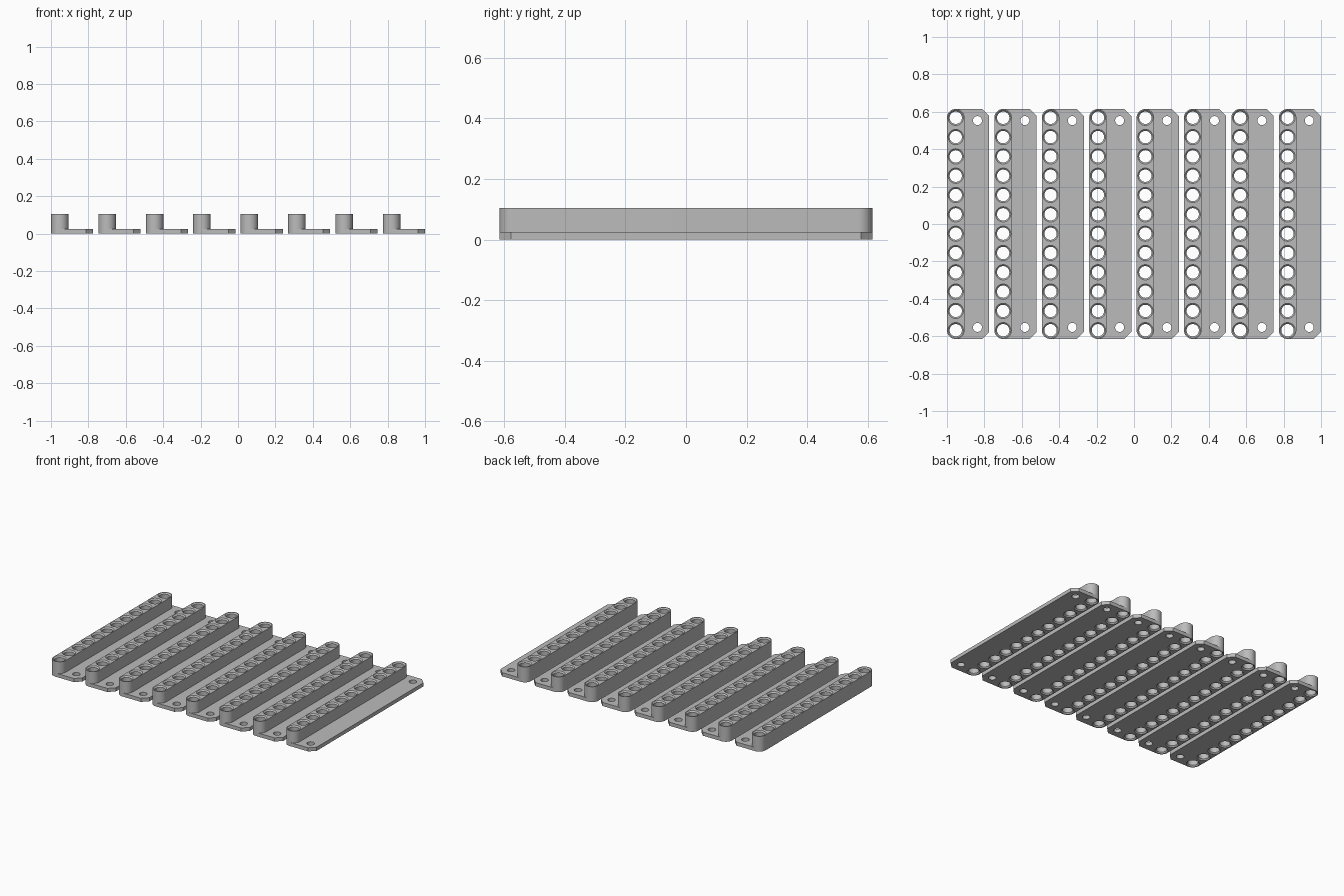
import bpy, bmesh
from math import pi, sin, cos

cube = bpy.data.objects.get("Cube")
if cube:
    bpy.data.objects.remove(cube, do_unlink=True)

COUNT, HOLES = 8, 12
WIDTH, HALF = 0.226, 0.615           # strip width and half length
PITCH = (2 - WIDTH) / (COUNT - 1)
R = 0.047                            # rounded bar end radius
END = HALF - R                       # outermost hole centre
PLATE_H, BAR_H, CHAMFER = 0.025, 0.105, 0.038

grey = bpy.data.materials.new("plain grey")
grey.use_nodes = True
colour = (0.5, 0.5, 0.5, 1)
grey.diffuse_color = colour
grey.node_tree.nodes["Principled BSDF"].inputs["Base Color"].default_value = colour


def make_object(name, bm):
    bmesh.ops.recalc_face_normals(bm, faces=bm.faces)
    mesh = bpy.data.meshes.new(name)
    bm.to_mesh(mesh)
    bm.free()
    mesh.materials.append(grey)
    ob = bpy.data.objects.new(name, mesh)
    bpy.context.collection.objects.link(ob)
    return ob


def prism(name, outline, height):
    bm = bmesh.new()
    base = bm.faces.new([bm.verts.new((x, y, 0)) for x, y in outline])
    top = bmesh.ops.extrude_face_region(bm, geom=[base])["geom"]
    bmesh.ops.translate(bm, vec=(0, 0, height),
                        verts=[v for v in top if isinstance(v, bmesh.types.BMVert)])
    return make_object(name, bm)


def arc(y, start, end, n=16):
    return [(R + R * cos(start + (end - start) * i / n),
             y + R * sin(start + (end - start) * i / n)) for i in range(n + 1)]


def add_lathe(bm, x, y, profile, n=32):
    # closed turned solid from (radius, height) pairs
    rings = [[bm.verts.new((x + r * cos(2 * pi * i / n), y + r * sin(2 * pi * i / n), z))
              for i in range(n)] for r, z in profile]
    for a, b in zip(rings, rings[1:]):
        for i in range(n):
            j = (i + 1) % n
            bm.faces.new((a[i], a[j], b[j], b[i]))
    bm.faces.new(rings[0])
    bm.faces.new(rings[-1])


def boolean(target, other, operation):
    mod = target.modifiers.new(operation.lower(), 'BOOLEAN')
    mod.operation, mod.solver, mod.object = operation, 'EXACT', other
    deps = bpy.context.evaluated_depsgraph_get()
    mesh = bpy.data.meshes.new_from_object(target.evaluated_get(deps))
    target.modifiers.clear()
    target.data = mesh
    bpy.data.objects.remove(other, do_unlink=True)


# Mounting plate: rounded on the bar side, chamfered on the other
plate_outline = (arc(END, pi / 2, pi) + arc(-END, pi, 1.5 * pi)
                 + [(WIDTH - CHAMFER, -HALF), (WIDTH, CHAMFER - HALF),
                    (WIDTH, HALF - CHAMFER), (WIDTH - CHAMFER, HALF)])
strip = prism("strip_1", plate_outline, PLATE_H)

# Raised bar with round ends
bar = prism("bar", arc(END, 0, pi, 32) + arc(-END, pi, 2 * pi, 32), BAR_H)
boolean(strip, bar, 'UNION')

# Row of holes with bevelled rims, plus two screw holes
bore, rim, deep, out = 0.033, 0.041, 0.008, 0.01
hole = [(rim, -out), (rim, 0), (bore, deep),
        (bore, BAR_H - deep), (rim, BAR_H), (rim, BAR_H + out)]
bm = bmesh.new()
for i in range(HOLES):
    add_lathe(bm, R, -END + 2 * END * i / (HOLES - 1), hole)
for side in (-1, 1):
    add_lathe(bm, 0.163, side * 0.553, [(0.024, -out), (0.024, PLATE_H + out)])
boolean(strip, make_object("hole_cutter", bm), 'DIFFERENCE')

# Smooth curved walls with sharp edges kept
bpy.ops.object.select_all(action='DESELECT')
strip.select_set(True)
bpy.context.view_layer.objects.active = strip
bpy.ops.object.shade_smooth_by_angle(angle=pi / 6)

# Lay the strips side by side
strip.location.x = -1
for i in range(1, COUNT):
    copy = strip.copy()
    copy.name = f"strip_{i + 1}"
    copy.location.x = -1 + PITCH * i
    bpy.context.collection.objects.link(copy)
